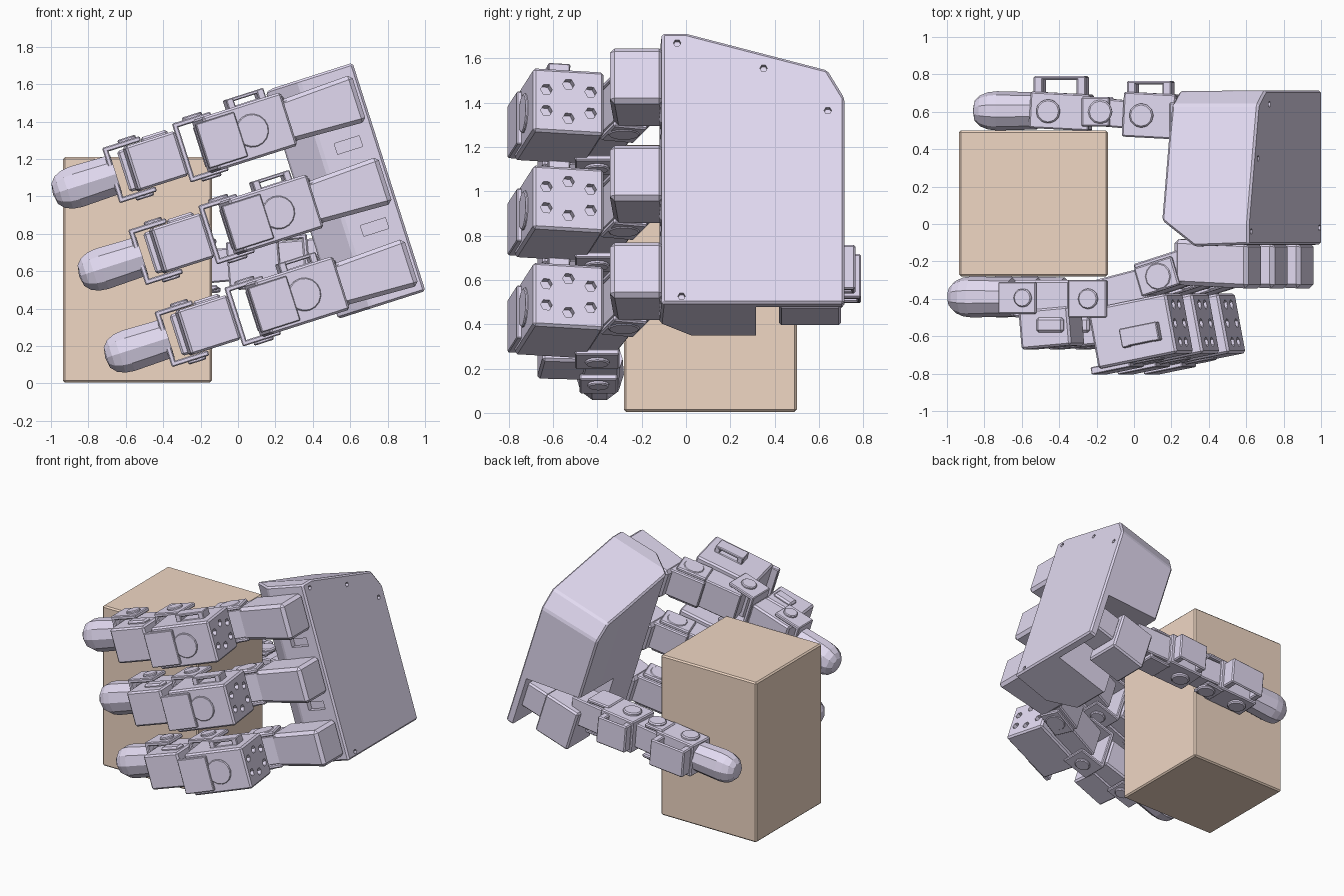
import bpy, bmesh
from math import radians, pi
from mathutils import Matrix, Vector

if "Cube" in bpy.data.objects:
    bpy.data.objects.remove(bpy.data.objects["Cube"])

def material(name, col):
    m = bpy.data.materials.new(name)
    m.diffuse_color = (*col, 1)
    m.use_nodes = True
    m.node_tree.nodes["Principled BSDF"].inputs["Base Color"].default_value = m.diffuse_color
    return m

LILAC = material("lilac", (0.76, 0.70, 0.88))
TAN = material("tan", (0.87, 0.68, 0.55))
HAND = Matrix.Rotation(radians(-17.7), 4, 'Y')   # hand frame: x along fingers, z across palm

def finish(bm, name, mtx, mat=LILAC, bevel=0.012):
    bmesh.ops.recalc_face_normals(bm, faces=bm.faces)
    me = bpy.data.meshes.new(name)
    bm.to_mesh(me)
    bm.free()
    ob = bpy.data.objects.new(name, me)
    bpy.context.collection.objects.link(ob)
    ob.matrix_world = mtx
    me.materials.append(mat)
    if bevel:
        b = ob.modifiers.new("bevel", 'BEVEL')
        b.width, b.segments, b.limit_method = bevel, 1, 'ANGLE'
    return ob

def box(bm, x, y, z, turn=0):
    """Box from (min, max) ranges, turned about z round its own centre."""
    c = Vector([(r[0] + r[1]) / 2 for r in (x, y, z)])
    s = [r[1] - r[0] for r in (x, y, z)]
    bmesh.ops.create_cube(bm, size=1, matrix=Matrix.Translation(c)
                          @ Matrix.Rotation(radians(turn), 4, 'Z') @ Matrix.Diagonal((*s, 1)))

def rod(bm, c, r, length, axis, turn=0, n=12):
    rot = {'X': Matrix.Rotation(pi / 2, 4, 'Y'), 'Y': Matrix.Rotation(pi / 2, 4, 'X'),
           'Z': Matrix.Identity(4)}[axis]
    bmesh.ops.create_cone(bm, cap_ends=True, segments=n, radius1=r, radius2=r, depth=length,
                          matrix=Matrix.Translation(c) @ Matrix.Rotation(radians(turn), 4, 'Z') @ rot)

def cut(ob, bm):
    """Subtract a temporary cutter and bake the result."""
    cutter = finish(bm, "cutter", ob.matrix_world.copy(), bevel=0)
    m = ob.modifiers.new("cut", 'BOOLEAN')
    m.operation, m.object, m.solver = 'DIFFERENCE', cutter, 'EXACT'
    bpy.context.view_layer.update()
    me = bpy.data.meshes.new_from_object(ob.evaluated_get(bpy.context.evaluated_depsgraph_get()))
    ob.modifiers.clear()
    ob.data = me
    bpy.data.objects.remove(cutter)

def tip(name, x0, x1, y, ry, rz, mtx):
    """Fingertip pad: blunt faceted nose and flat back."""
    bm = bmesh.new()
    bmesh.ops.create_uvsphere(bm, u_segments=10, v_segments=8, radius=1,
                              matrix=Matrix.Rotation(pi / 2, 4, 'Y'))
    nose = 0.13
    for v in bm.verts:
        rad = max((v.co.y ** 2 + v.co.z ** 2) ** 0.5, 1e-6)
        k = rad ** 0.7 / rad                        # fuller than a plain ellipsoid
        sx = x1 if v.co.x > 0.01 else x0 + nose * (1 + v.co.x)
        v.co = (sx, y + v.co.y * ry * k, v.co.z * rz * k)
    bmesh.ops.remove_doubles(bm, verts=bm.verts, dist=1e-5)
    finish(bm, name, mtx, bevel=0)

def fork(bm, x0, x1, y, hw, t=0.028, back=True):
    """U bracket: two side plates joined by a cross plate."""
    for s in (-1, 1):
        box(bm, (x0, x1), y, sorted((s * hw, s * (hw - t))))
    box(bm, (x0, x0 + t) if back else (x1 - t, x1), y, (-hw, hw))

# Held block
bm = bmesh.new()
box(bm, (-0.935, -0.14), (-0.28, 0.5), (0.005, 1.21))
finish(bm, "held_block", Matrix.Identity(4), TAN, 0.01)

# Palm housing: outline extruded across the hand, sloped top, thumb pocket
bm = bmesh.new()
outline = [(1.105, -0.11), (1.105, 0.715), (0.62, 0.71), (0.615, 0.47), (0.615, 0.02), (0.80, -0.12)]
f = bm.faces.new([bm.verts.new((u, y, 0.166)) for u, y in outline])
r = bmesh.ops.extrude_face_region(bm, geom=[f])
bmesh.ops.translate(bm, vec=(0, 0, 1.281), verts=[v for v in r["geom"] if isinstance(v, bmesh.types.BMVert)])
for co, no in (((0, 0, 1.447), (0, 0.177, 0.65)), ((0, 0.64, 1.27), (0, 0.12, 0.07))):
    geo = bm.verts[:] + bm.edges[:] + bm.faces[:]
    bmesh.ops.bisect_plane(bm, geom=geo, plane_co=co, plane_no=no, clear_outer=True)
    bmesh.ops.holes_fill(bm, edges=[e for e in bm.edges if e.is_boundary])
palm = finish(bm, "palm_housing", HAND)
bm = bmesh.new()
box(bm, (0.4, 1.05), (0.315, 0.9), (0.0, 0.56))
for v in bm.verts:                                  # pocket roof rises towards the fingers
    if v.co.z > 0.3 and v.co.x < 0.6:
        v.co.z = 0.72
cut(palm, bm)
bm = bmesh.new()
for y, w in ((-0.04, 1.40), (0.35, 1.28), (0.64, 1.08), (-0.02, 0.2)):
    rod(bm, (1.105, y, w), 0.017, 0.06, 'X', n=6)
for w in (0.575, 1.035):
    box(bm, (0.88, 1.02), (-0.2, -0.08), (w - 0.03, w + 0.03))
cut(palm, bm)

# Three identical fingers
for i, w in enumerate((0.345, 0.805, 1.265), 1):
    M = HAND @ Matrix.Translation((0, 0, w))
    name = f"finger_{i}_"
    tip(name + "tip", -0.635, -0.28, -0.39, 0.11, 0.119, M)

    bm = bmesh.new()
    fork(bm, -0.31, -0.1, (-0.48, -0.31), 0.155)
    for s in (-1, 1):
        rod(bm, (-0.17, -0.395, s * 0.155), 0.05, 0.03, 'Z')
    finish(bm, name + "distal_bracket", M, bevel=0.006)

    bm = bmesh.new()
    box(bm, (-0.2, 0.08), (-0.66, -0.45), (-0.125, 0.125), 5)
    box(bm, (-0.24, 0.08), (-0.5, -0.3), (-0.115, 0.115))
    box(bm, (-0.1, 0.05), (-0.58, -0.5), (0.1, 0.145))
    finish(bm, name + "distal_motor", M)

    bm = bmesh.new()
    fork(bm, 0.085, 0.3, (-0.5, -0.3), 0.165)
    for s in (-1, 1):
        rod(bm, (0.2, -0.4, s * 0.165), 0.055, 0.03, 'Z')
    box(bm, (0.03, 0.1), (-0.46, -0.33), (-0.09, 0.09))
    finish(bm, name + "middle_bracket", M, bevel=0.006)

    # Main motor with screw recesses on its rear face
    bm = bmesh.new()
    box(bm, (0.215, 0.665), (-0.735, -0.41), (-0.15, 0.15), 11)
    motor = finish(bm, name + "main_motor", M)
    bm = bmesh.new()
    for dy, dz in ((0, 0.08), (-0.1, 0.05), (-0.1, -0.05), (0.1, 0.05), (0.1, -0.05), (0, -0.08)):
        rod(bm, (0.661 - dy * 0.19, -0.53 + dy, dz), 0.027, 0.08, 'X', 11, 6)
    cut(motor, bm)

    bm = bmesh.new()
    rod(bm, (0.48, -0.715, 0), 0.09, 0.05, 'Y', 11, 16)
    box(bm, (0.2, 0.42), (-0.785, -0.745), (-0.125, 0.125), 11)
    for z in ((0.145, 0.155), (0.18, 0.2)):        # slotted cable guide
        box(bm, (0.39, 0.6), (-0.64, -0.54), z, 11)
    for x, y in (((0.39, 0.43), -0.61), ((0.56, 0.6), -0.575)):
        box(bm, x, (y - 0.05, y + 0.05), (0.14, 0.2), 11)
    finish(bm, name + "motor_horn", M, bevel=0.006)

    # Link up to the knuckle
    bm = bmesh.new()
    box(bm, (0.2, 0.5), (-0.44, -0.27), (-0.115, 0.115), 14)
    box(bm, (0.45, 0.8), (-0.34, -0.16), (-0.105, 0.105), 17)
    for s in (-1, 1):
        rod(bm, (0.58, -0.28, s * 0.115), 0.075, 0.04, 'Z')
        box(bm, (0.46, 0.68), (-0.36, -0.2), sorted((s * 0.1, s * 0.13)), 17)
    finish(bm, name + "proximal_link", M, bevel=0.008)

    bm = bmesh.new()
    box(bm, (0.66, 1.08), (-0.345, -0.1), (-0.14, 0.125))
    for v in bm.verts:                              # taper towards the finger
        if v.co.x < 0.8:
            v.co.z *= 0.87
            v.co.y += 0.02
    finish(bm, name + "knuckle", M, bevel=0.022)

# Thumb on the far side of the block
T = Matrix.Translation((0, 0, 0.64)) @ Matrix.Rotation(radians(-5), 4, 'Y')
tip("thumb_tip", -0.865, -0.52, 0.605, 0.105, 0.115, T)
for name, x0, x1, y0, y1, ytop in (("thumb_distal_motor", -0.55, -0.23, 0.505, 0.70, 0.79),
                                   ("thumb_proximal_motor", -0.05, 0.23, 0.46, 0.70, 0.765)):
    bm = bmesh.new()
    box(bm, (x0, x1), (y0, y1), (-0.12, 0.12), -3)
    a, b = x0 + 0.02, x1 - 0.02
    box(bm, (a, b), (ytop - 0.02, ytop), (-0.1, 0.1))   # cable guide loop
    for x in ((a, a + 0.05), (b - 0.05, b)):
        box(bm, x, (y1 - 0.02, ytop), (-0.1, 0.1))
    for s in (-1, 1):
        rod(bm, (x0 + 0.1, (y0 + y1) / 2, s * 0.125), 0.065, 0.03, 'Z')
    finish(bm, name, T, bevel=0.008)

bm = bmesh.new()
box(bm, (-0.25, -0.03), (0.52, 0.67), (-0.09, 0.09), -5)
fork(bm, -0.27, -0.12, (0.52, 0.68), 0.13)
for s in (-1, 1):
    rod(bm, (-0.17, 0.6, s * 0.13), 0.065, 0.03, 'Z')
finish(bm, "thumb_joint", T, bevel=0.008)

bm = bmesh.new()
box(bm, (0.2, 0.5), (0.47, 0.66), (-0.1, 0.1), -4)
fork(bm, 0.2, 0.38, (0.46, 0.65), 0.13, back=False)
finish(bm, "thumb_link", T, bevel=0.008)

# Thumb base with its mounting plate reaching the back of the palm
bm = bmesh.new()
box(bm, (0.6, 0.88), (0.42, 0.70), (0.22, 0.53))
box(bm, (0.87, 1.06), (0.44, 0.66), (0.3, 0.5))
finish(bm, "thumb_base_motor", HAND)
